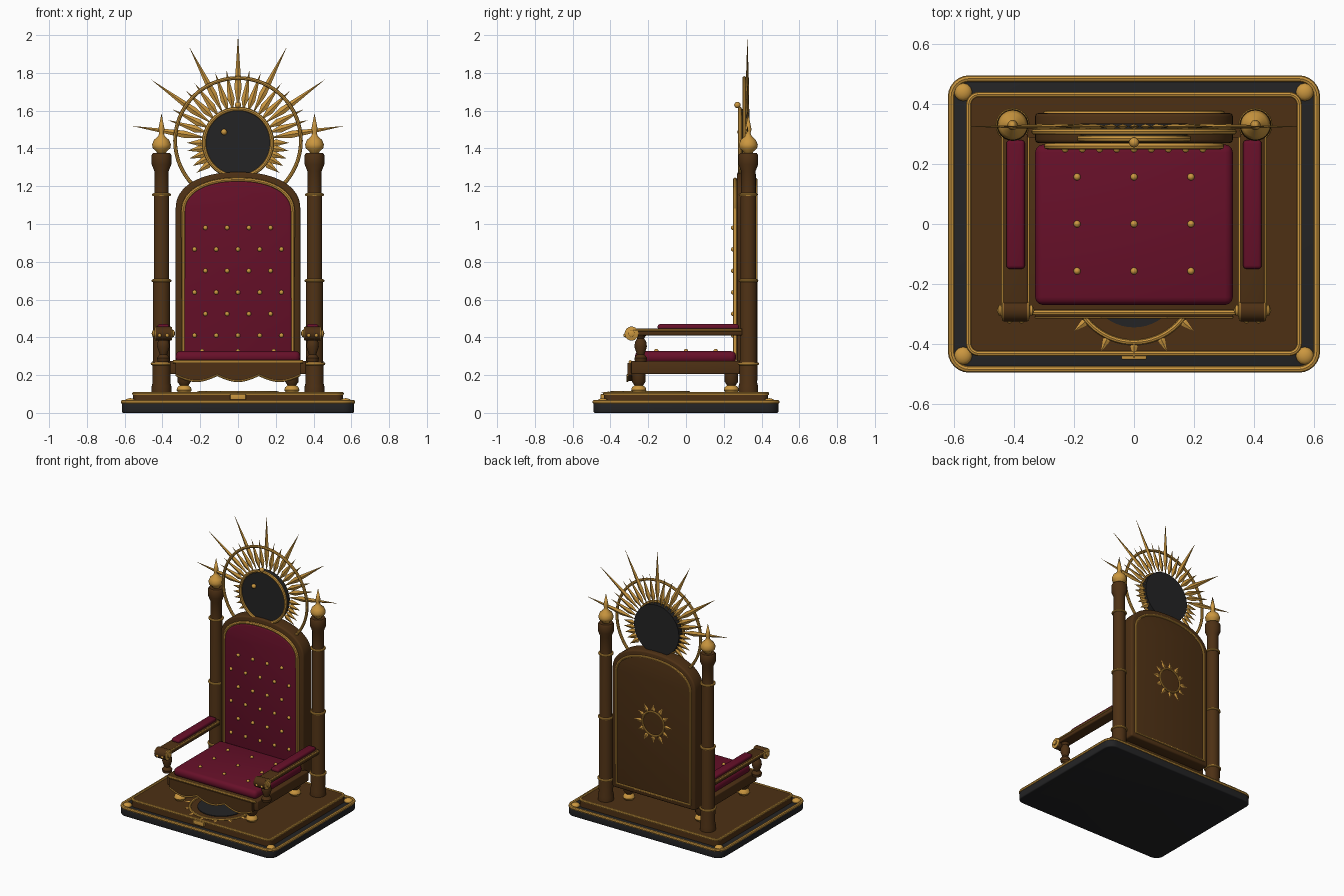
import bpy, bmesh, math
from math import sin, cos, pi, radians
from mathutils import Vector, Quaternion

cube = bpy.data.objects.get("Cube")
if cube:
    bpy.data.objects.remove(cube, do_unlink=True)


def material(name, *rgb):
    m = bpy.data.materials.new(name)
    m.use_nodes = True
    m.diffuse_color = (*rgb, 1)
    m.node_tree.nodes["Principled BSDF"].inputs["Base Color"].default_value = (*rgb, 1)
    return m


GOLD = material("gold", 0.60, 0.31, 0.05)
WOOD = material("dark wood", 0.075, 0.030, 0.007)
RED = material("crimson velvet", 0.135, 0.005, 0.022)
BLACK = material("black stone", 0.017, 0.017, 0.018)


def finish(ob, mat, smooth=True):
    """Apply modifiers, assign the colour and shade."""
    bpy.ops.object.select_all(action='DESELECT')
    ob.select_set(True)
    bpy.context.view_layer.objects.active = ob
    bpy.ops.object.convert(target='MESH')
    ob = bpy.context.object
    ob.data.materials.clear()
    ob.data.materials.append(mat)
    if smooth:
        bpy.ops.object.shade_smooth_by_angle(angle=radians(40))
    return ob


def from_bmesh(name, bm, mat, bevel=0, smooth=True):
    bmesh.ops.recalc_face_normals(bm, faces=bm.faces)
    me = bpy.data.meshes.new(name)
    bm.to_mesh(me)
    bm.free()
    ob = bpy.data.objects.new(name, me)
    bpy.context.collection.objects.link(ob)
    if bevel:
        mod = ob.modifiers.new("bevel", 'BEVEL')
        mod.width, mod.segments, mod.limit_method = bevel, 3, 'ANGLE'
        mod.angle_limit = radians(50)
    return finish(ob, mat, smooth)


def prism(name, pts, depth, mat, bevel=0):
    """Extrude a closed outline of 3D points along a vector."""
    bm = bmesh.new()
    face = bm.faces.new([bm.verts.new(p) for p in pts])
    new = bmesh.ops.extrude_face_region(bm, geom=[face])["geom"]
    verts = [g for g in new if isinstance(g, bmesh.types.BMVert)]
    bmesh.ops.translate(bm, verts=verts, vec=depth)
    return from_bmesh(name, bm, mat, bevel)


def box(name, lo, hi, mat, bevel=0):
    pts = [(lo[0], lo[1], lo[2]), (hi[0], lo[1], lo[2]), (hi[0], hi[1], lo[2]), (lo[0], hi[1], lo[2])]
    return prism(name, pts, (0, 0, hi[2] - lo[2]), mat, bevel)


def lathe(name, profile, at, mat, axis=(0, 0, 1), sides=24):
    """Spin (radius, height) pairs about an axis through a point."""
    bm = bmesh.new()
    verts = [bm.verts.new((r, 0, h)) for r, h in profile]
    edges = [bm.edges.new(pair) for pair in zip(verts, verts[1:])]
    bmesh.ops.spin(bm, geom=verts + edges, cent=(0, 0, 0), axis=(0, 0, 1),
                   angle=2 * pi, steps=sides, use_duplicate=False)
    bmesh.ops.remove_doubles(bm, verts=bm.verts, dist=0.0001)
    turn = Vector((0, 0, 1)).rotation_difference(Vector(axis))
    for v in bm.verts:
        v.co = turn @ v.co + Vector(at)
    return from_bmesh(name, bm, mat)


def balls(name, centres, radius, mat, squash=(1, 1, 1)):
    bm = bmesh.new()
    for c in centres:
        new = bmesh.ops.create_uvsphere(bm, u_segments=12, v_segments=8, radius=radius)["verts"]
        for v in new:
            v.co = Vector([a * s for a, s in zip(v.co, squash)]) + Vector(c)
    return from_bmesh(name, bm, mat)


def tube(name, pts, radius, mat, closed=True):
    cu = bpy.data.curves.new(name, 'CURVE')
    cu.dimensions, cu.bevel_depth, cu.bevel_resolution = '3D', radius, 2
    cu.use_fill_caps = True
    sp = cu.splines.new('POLY')
    sp.points.add(len(pts) - 1)
    for p, co in zip(sp.points, pts):
        p.co = (*co, 1)
    sp.use_cyclic_u = closed
    ob = bpy.data.objects.new(name, cu)
    bpy.context.collection.objects.link(ob)
    return finish(ob, mat)


def circle(c, r, upright=True, n=64):
    ring = [(r * cos(2 * pi * i / n), r * sin(2 * pi * i / n)) for i in range(n)]
    return [(c[0] + a, c[1] + (0 if upright else b), c[2] + (b if upright else 0)) for a, b in ring]


def rays(name, centre, up, normal, spec, width, thick):
    """Faceted diamond spikes; spec lists (degrees, inner, outer)."""
    bm = bmesh.new()
    n = Vector(normal)
    for deg, r0, r1 in spec:
        d = Quaternion(n, radians(deg)) @ Vector(up)
        side, c = n.cross(d), Vector(centre)
        mid = c + d * (r0 + (r1 - r0) * 0.3)
        belt = [bm.verts.new(mid + o) for o in (side * width, n * thick, -side * width, -n * thick)]
        for end in (bm.verts.new(c + d * r0), bm.verts.new(c + d * r1)):
            for i in range(4):
                bm.faces.new((belt[i], belt[(i + 1) % 4], end))
    return from_bmesh(name, bm, GOLD, smooth=False)


def rounded(hx, hy, z, r):
    pts = []
    for k, (sx, sy) in enumerate(((1, 1), (-1, 1), (-1, -1), (1, -1))):
        for i in range(7):
            a = (k + i / 6) * pi / 2
            pts.append((sx * (hx - r) + r * cos(a), sy * (hy - r) + r * sin(a), z))
    return pts


def arch(hw, z0, spring, top, y):
    pts = [(-hw, y, z0), (hw, y, z0)]
    for i in range(33):
        c, s = cos(pi * i / 32), sin(pi * i / 32)
        pts.append((math.copysign(abs(c) ** 0.9, c) * hw, y, spring + (top - spring) * abs(s) ** 0.9))
    return pts


# Stepped base
prism("base_slab", rounded(0.615, 0.49, 0, 0.06), (0, 0, 0.055), BLACK, 0.008)
tube("base_trim", rounded(0.61, 0.485, 0.058, 0.06), 0.011, GOLD)
prism("platform", rounded(0.555, 0.435, 0.05, 0.035), (0, 0, 0.055), WOOD)
tube("platform_trim", rounded(0.552, 0.432, 0.102, 0.035), 0.009, GOLD)
balls("base_corner_studs", [(x, y, 0.06) for x in (-0.57, 0.57) for y in (-0.44, 0.44)], 0.03, GOLD, (1, 1, 0.6))
box("base_plaque", (-0.042, -0.452, 0.07), (0.042, -0.43, 0.1), GOLD, 0.004)

# Floor emblem
emblem = (0, -0.19, 0.107)
lathe("floor_disc", [(0, 0), (0.155, 0), (0.155, 0.006), (0, 0.006)], (0, -0.19, 0.104), BLACK, sides=48)
tube("floor_ring", circle(emblem, 0.205, False), 0.009, GOLD)
rays("floor_rays", emblem, (0, -1, 0), (0, 0, 1), [(a, 0.2, 0.26) for a in range(-75, 76, 25)], 0.012, 0.006)

# Feet and seat
for x in (-0.285, 0.285):
    for y in (-0.25, 0.24):
        lathe("foot", [(0, 0), (0.03, 0), (0.04, 0.015), (0.036, 0.03), (0.022, 0.042)], (x, y, 0.105), GOLD)
        lathe("leg", [(0.022, 0), (0.036, 0.02), (0.036, 0.07)], (x, y, 0.145), WOOD)
box("seat_frame", (-0.36, -0.29, 0.205), (0.36, 0.29, 0.275), WOOD, 0.006)
tube("seat_trim", [(-0.345, -0.295, 0.27), (0.345, -0.295, 0.27)], 0.009, GOLD, False)
scallop = [(x / 100, -0.31, 0.2 - 0.032 * abs(sin(pi * (x + 33) / 22))) for x in range(-33, 34)]
prism("seat_apron", scallop + [(0.33, -0.31, 0.265), (-0.33, -0.31, 0.265)], (0, 0.025, 0), WOOD)
tube("apron_trim", scallop, 0.005, GOLD, False)
box("seat_cushion", (-0.33, -0.27, 0.265), (0.33, 0.265, 0.327), RED, 0.026)
balls("seat_buttons", [(x, y, 0.327) for x in (-0.19, 0, 0.19) for y in (-0.157, 0, 0.157)], 0.012, GOLD)

# Backrest
prism("backrest_panel", arch(0.33, 0.23, 1.08, 1.275, 0.27), (0, 0.1, 0), WOOD, 0.012)
prism("backrest_cushion", arch(0.285, 0.28, 1.06, 1.228, 0.252), (0, 0.03, 0), RED, 0.012)
tube("backrest_front_trim", arch(0.29, 0.28, 1.065, 1.235, 0.26), 0.011, GOLD)
tube("backrest_rear_trim", arch(0.295, 0.265, 1.065, 1.235, 0.37), 0.008, GOLD)
buttons = []
for row in range(6):
    count = 5 if row % 2 else 4
    buttons += [((i - (count - 1) / 2) * 0.115, 0.25, 0.98 - row * 0.114) for i in range(count)]
balls("backrest_buttons", buttons, 0.012, GOLD)
tube("rear_emblem_ring", circle((0, 0.372, 0.77), 0.085), 0.006, GOLD)
rays("rear_emblem_rays", (0, 0.372, 0.77), (0, 0, 1), (0, 1, 0),
     [(i * 30, 0.085, 0.15 if i % 2 else 0.135) for i in range(12)], 0.014, 0.006)

# Columns and arms
for s in (-1, 1):
    cx = s * 0.405
    lathe("column", [(0, 0.1), (0.052, 0.1), (0.052, 0.14), (0.047, 0.16), (0.049, 0.26), (0.045, 0.28),
                     (0.045, 0.69), (0.041, 0.71), (0.041, 1.14), (0.038, 1.16), (0.038, 1.28),
                     (0.052, 1.315), (0.052, 1.365), (0.045, 1.375), (0, 1.375)], (cx, 0.33, 0), WOOD)
    for z, r in ((0.26, 0.049), (0.7, 0.045), (1.155, 0.043)):
        tube("column_ring", circle((cx, 0.33, z), r, False, 24), 0.008, GOLD)
    lathe("finial", [(0.02, 1.37), (0.028, 1.385), (0.046, 1.4), (0.05, 1.42), (0.04, 1.445), (0.018, 1.465),
                     (0.012, 1.48), (0.017, 1.5), (0, 1.585)], (cx, 0.33, 0), GOLD)

    ax = s * 0.395
    box("arm_rail", (ax - 0.042, -0.285, 0.41), (ax + 0.042, 0.3, 0.448), WOOD, 0.008)
    for e in (-0.042, 0.042):
        tube("arm_trim", [(ax + e, -0.28, 0.438), (ax + e, 0.29, 0.438)], 0.006, GOLD, False)
    box("arm_pad", (ax - 0.031, -0.15, 0.44), (ax + 0.031, 0.28, 0.47), RED, 0.012)
    lathe("arm_post", [(0.03, 0.27), (0.034, 0.29), (0.02, 0.31), (0.033, 0.35), (0.03, 0.375),
                       (0.018, 0.395), (0.032, 0.415)], (ax, -0.24, 0), WOOD)
    lathe("arm_scroll", [(0, -0.04), (0.037, -0.04), (0.037, 0.04), (0, 0.04)], (ax, -0.288, 0.42), WOOD, (1, 0, 0))
    for e in (-1, 1):
        lathe("scroll_cap", [(0.036, 0), (0.036, 0.006), (0.018, 0.01), (0.018, 0.018), (0, 0.025)],
              (ax + e * 0.038, -0.288, 0.42), GOLD, (e, 0.0001, 0))
    balls("scroll_studs", [(ax + e, -0.322, 0.41) for e in (-0.02, 0.02)], 0.01, GOLD)

# Sunburst crest
hub = (0, 0.325, 1.43)
spec = []
for i in range(-14, 15):
    a = abs(i)
    outer = 0.57 if a % 3 == 0 and a <= 9 else (0.39 if a < 10 else 0.27)
    spec.append((i * 9, 0.17, outer))
rays("sun_rays", hub, (0, 0, 1), (0, 1, 0), spec, 0.019, 0.009)
tube("halo_ring", circle((0, 0.308, 1.44), 0.333), 0.010, GOLD)
lathe("crest_disc", [(0, 0), (0.178, 0), (0.178, 0.045), (0, 0.045)], (0, 0.335, 1.43), BLACK, (0, -1, 0), 48)
tube("crest_disc_rim", circle((0, 0.285, 1.43), 0.18), 0.011, GOLD)
balls("crest_top_stud", [(0, 0.272, 1.63)], 0.017, GOLD)
balls("crest_disc_stud", [(-0.074, 0.287, 1.487)], 0.016, GOLD)
